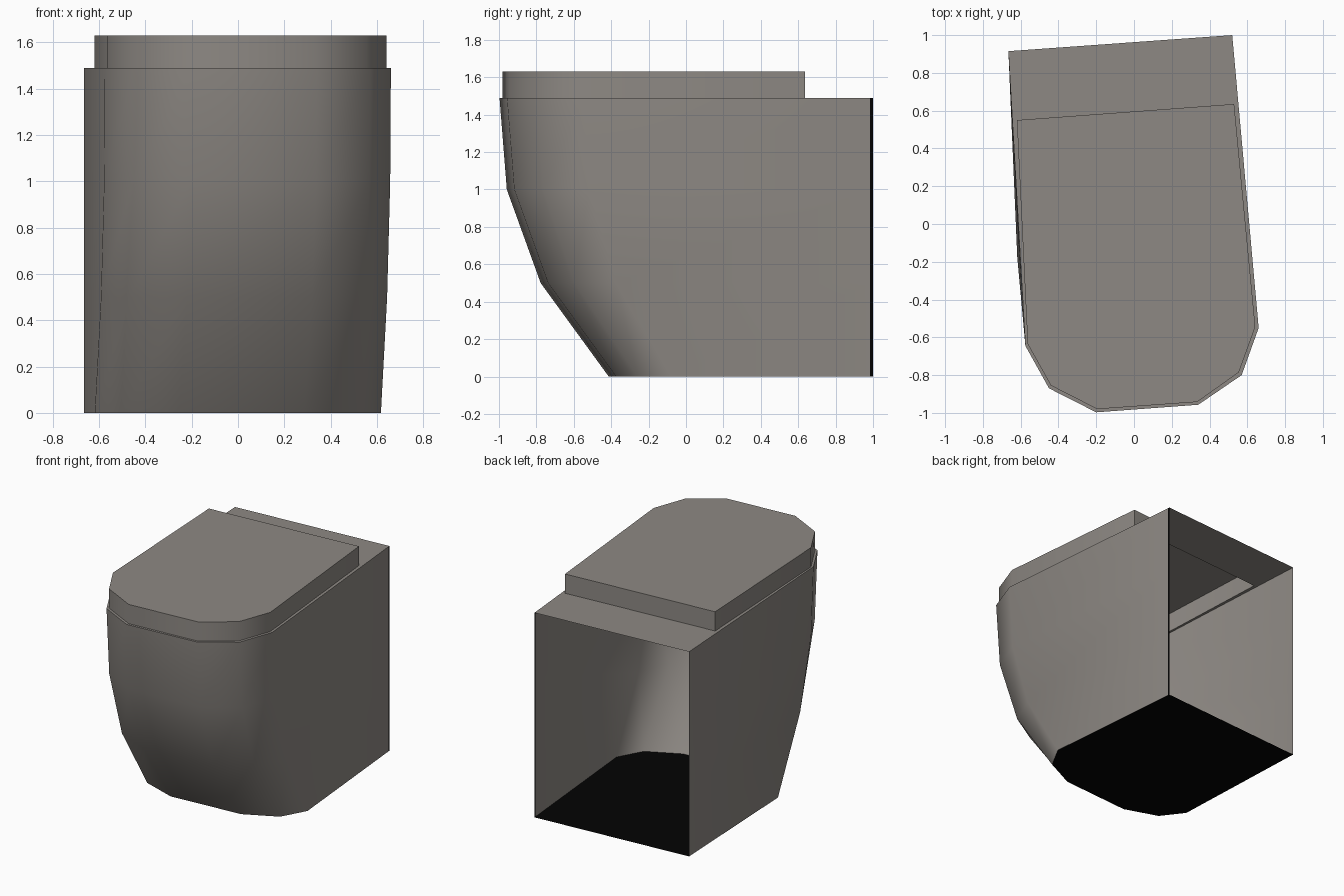
import bpy
import bmesh

if "Cube" in bpy.data.objects:
    bpy.data.objects.remove(bpy.data.objects["Cube"])

# Plan outlines, from back left round the front to back right
RIM = [(-0.665, 0.915), (-0.575, -0.645), (-0.45, -0.87), (-0.2, -0.997),
       (0.34, -0.957), (0.57, -0.80), (0.66, -0.55), (0.52, 1.0)]
LID = [(-0.62, 0.55), (-0.563, -0.635), (-0.44, -0.855), (-0.195, -0.98),
       (0.335, -0.942), (0.555, -0.785), (0.642, -0.545), (0.53, 0.635)]
RIM_Z, LID_Z = 1.49, 1.63
SLOPE = 0.0717  # the whole model is turned about 4 degrees


def material(name, rgb):
    m = bpy.data.materials.new(name)
    m.diffuse_color = (*rgb, 1)
    m.use_nodes = True
    m.node_tree.nodes["Principled BSDF"].inputs["Base Color"].default_value = m.diffuse_color
    return m


GREY = material("warm grey", (0.27, 0.25, 0.23))
BLACK = material("black", (0.001, 0.001, 0.001))


def level(s, z):
    """Rim outline shortened towards the back edge by the factor s."""
    pts = []
    for x, y in RIM:
        d = (0.963 + SLOPE * x - y) * (1 - s)
        if y > 0.9:
            d = 0
        pts.append((x - SLOPE * d - (0.02 * d), y + d, z))
    return pts


def make(name, build, mats):
    bm = bmesh.new()
    build(bm)
    me = bpy.data.meshes.new(name)
    bm.to_mesh(me)
    bm.free()
    for m in mats:
        me.materials.append(m)
    ob = bpy.data.objects.new(name, me)
    bpy.context.collection.objects.link(ob)
    bpy.context.view_layer.objects.active = ob
    ob.select_set(True)
    bpy.ops.object.shade_smooth_by_angle(angle=0.7)
    ob.select_set(False)
    return ob


def loft(bm, rings, closed):
    """Skin a stack of rings; returns the vertex rows."""
    rows = [[bm.verts.new(p) for p in r] for r in rings]
    n = len(rows[0])
    for a, b in zip(rows, rows[1:]):
        for i in range(n if closed else n - 1):
            j = (i + 1) % n
            bm.faces.new((a[i], a[j], b[j], b[i]))
    return rows


# Bowl wall, open at the back, with a narrow black strip on the right rear edge
def bowl(bm):
    rings = []
    for s, z in [(0.70, 0), (0.887, 0.5), (0.98, 1.0), (1, RIM_Z)]:
        r = level(s, z)
        a, b = r[-2], r[-1]
        t = 0.015 / (b[1] - a[1])
        r.insert(-1, tuple(q + (p - q) * t for p, q in zip(a, b)))
        rings.append(r)
    rows = loft(bm, rings, False)
    for f in bm.faces:
        f.material_index = int(all(v.co.y > 0.98 for v in f.verts))


# Flat rim between the bowl wall and the lid
def rim(bm):
    loft(bm, [[(x, y, RIM_Z) for x, y in o] for o in (RIM, LID)], True)


# Raised lid, open underneath
def lid(bm):
    rows = loft(bm, [[(x, y, z) for x, y in LID] for z in (RIM_Z, LID_Z)], True)
    bm.faces.new(rows[1])


# Black floor
def floor(bm):
    bm.faces.new([bm.verts.new(p) for p in reversed(level(0.70, 0))])


make("bowl", bowl, [GREY, BLACK])
make("rim", rim, [GREY])
make("lid", lid, [GREY])
make("bowl_floor", floor, [BLACK])
